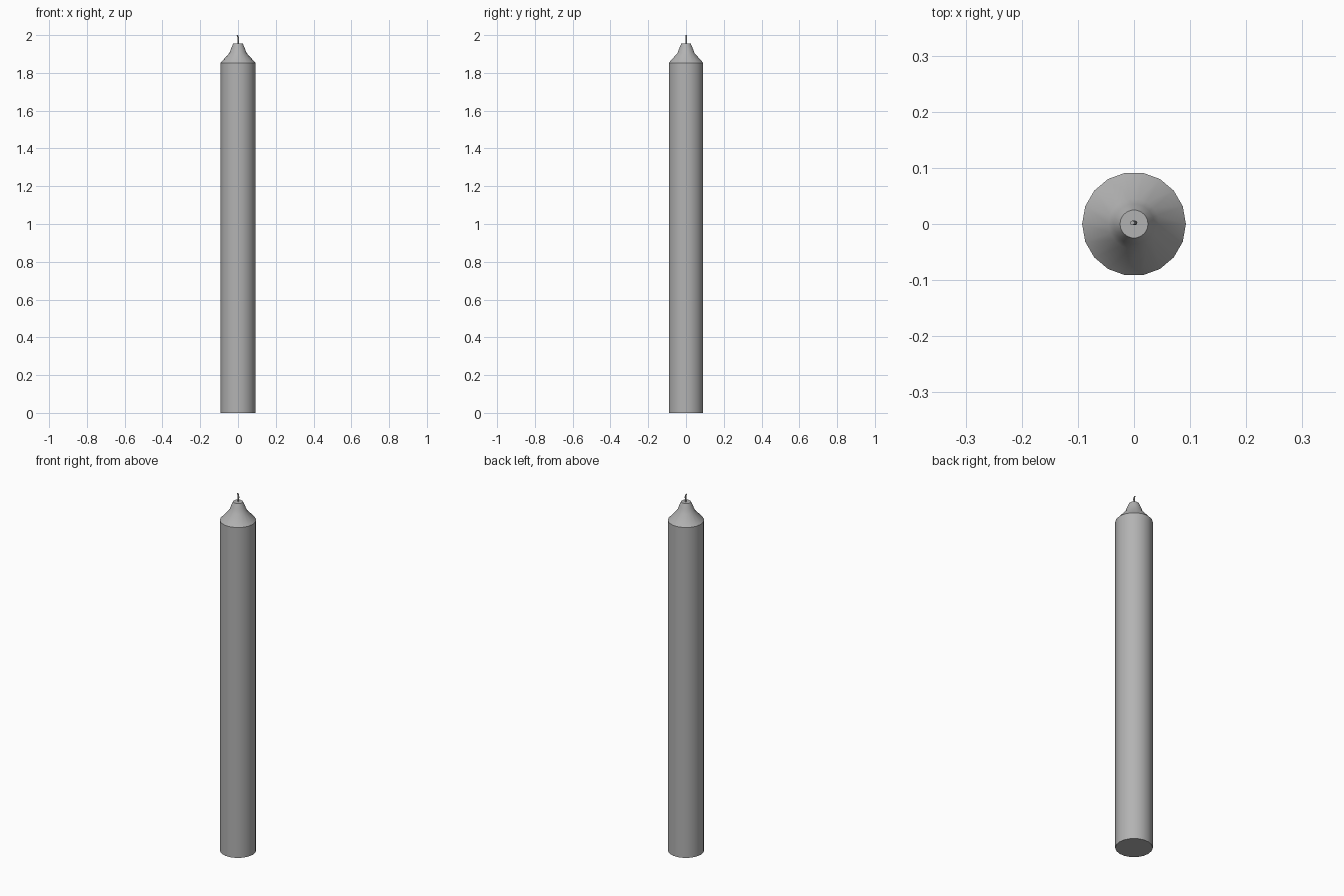
import bpy, bmesh, math

if "Cube" in bpy.data.objects:
    bpy.data.objects.remove(bpy.data.objects["Cube"])

wax = bpy.data.materials.new("grey_wax")
wax.diffuse_color = (0.45, 0.45, 0.45, 1)
wax.use_nodes = True
wax.node_tree.nodes["Principled BSDF"].inputs["Base Color"].default_value = wax.diffuse_color

def loft(name, rings, sides):
    """Capped tube through rings of (x, y, z, radius)."""
    bm = bmesh.new()
    loops = []
    for x, y, z, r in rings:
        loops.append([bm.verts.new((x + r * math.cos(2 * math.pi * i / sides),
                                    y + r * math.sin(2 * math.pi * i / sides), z))
                      for i in range(sides)])
    for a, b in zip(loops, loops[1:]):
        for i in range(sides):
            j = (i + 1) % sides
            bm.faces.new((a[i], a[j], b[j], b[i]))
    bm.faces.new(loops[0][::-1])
    bm.faces.new(loops[-1])
    mesh = bpy.data.meshes.new(name)
    bm.to_mesh(mesh)
    bm.free()
    mesh.materials.append(wax)
    obj = bpy.data.objects.new(name, mesh)
    bpy.context.collection.objects.link(obj)
    bpy.ops.object.select_all(action='DESELECT')
    obj.select_set(True)
    bpy.context.view_layer.objects.active = obj
    bpy.ops.object.shade_smooth_by_angle(angle=math.radians(30))
    return obj

# Wax: straight 18-sided body with a concave tapered shoulder
profile = [(0.0925, 0), (0.0925, 1.853), (0.045, 1.906), (0.036, 1.931), (0.025, 1.956)]
loft("candle_body", [(0, 0, z, r) for r, z in profile], 18)

# Wick: thin, slightly bent cord
wick_path = [(0, 1.95), (0.001, 1.97), (0.002, 1.982), (0, 1.991), (-0.003, 2.0)]
loft("wick", [(x, 0.002, z, 0.004) for x, z in wick_path], 8)
